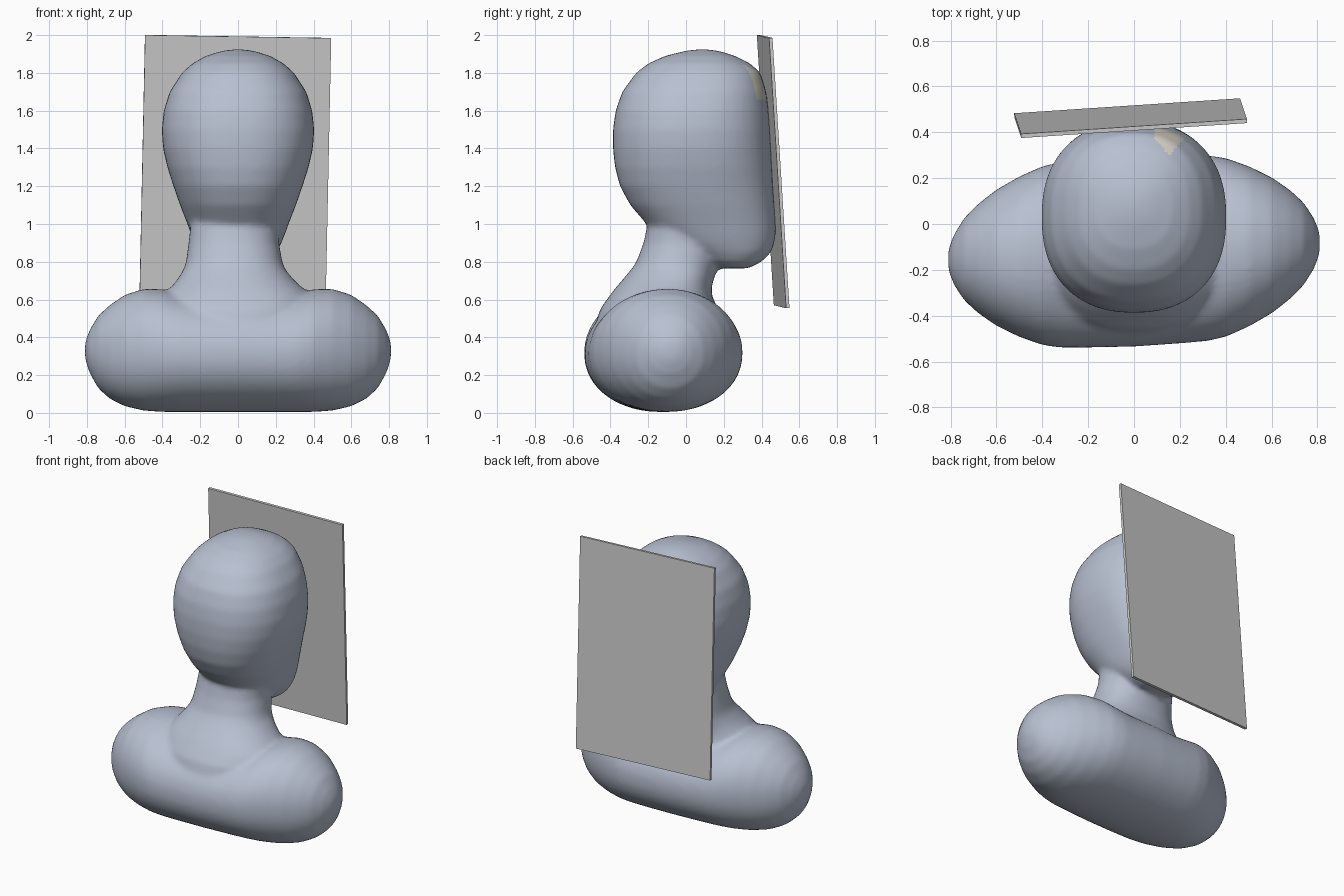
import bpy, bmesh, math
from mathutils import Matrix, Vector

cube = bpy.data.objects.get("Cube")
if cube:
    bpy.data.objects.remove(cube, do_unlink=True)


def material(name, rgb):
    m = bpy.data.materials.new(name)
    m.use_nodes = True
    m.diffuse_color = (*rgb, 1)
    m.node_tree.nodes["Principled BSDF"].inputs["Base Color"].default_value = (*rgb, 1)
    return m


blue_grey = material("blue grey clay", (0.48, 0.53, 0.64))
beige = material("beige paint", (0.72, 0.68, 0.60))
grey = material("panel grey", (0.6, 0.6, 0.6))


def make_object(name, bm):
    bmesh.ops.recalc_face_normals(bm, faces=bm.faces)
    mesh = bpy.data.meshes.new(name)
    bm.to_mesh(mesh)
    bm.free()
    obj = bpy.data.objects.new(name, mesh)
    bpy.context.collection.objects.link(obj)
    return obj


def loft(bm, rows, place, power, sides=48):
    """Skin superellipse rings; each row is (position, a0, a1, b0, b1)."""
    rings = []
    for pos, a0, a1, b0, b1 in rows:
        ring = []
        for i in range(sides):
            t = 2 * math.pi * i / sides
            c, s = math.cos(t), math.sin(t)
            a = (a0 + a1) / 2 + (a1 - a0) / 2 * math.copysign(abs(c) ** (2 / power), c)
            b = (b0 + b1) / 2 + (b1 - b0) / 2 * math.copysign(abs(s) ** (2 / power), s)
            ring.append(bm.verts.new(place(pos, a, b)))
        rings.append(ring)
    for lo, hi in zip(rings, rings[1:]):
        for i in range(sides):
            j = (i + 1) % sides
            bm.faces.new((lo[i], lo[j], hi[j], hi[i]))
    bm.faces.new(rings[0])
    bm.faces.new(rings[-1])


def upright(z, x, y):
    return (x, y, z)


def sideways(x, y, z):
    return (x, y + 0.045 * x, z)


bm = bmesh.new()

# Head: height, half width, front y, back y
head = [(0.765, 0.11, 0.17, 0.33), (0.80, 0.17, 0.09, 0.40), (0.85, 0.205, 0.0, 0.45),
        (0.90, 0.23, -0.1, 0.468), (0.95, 0.25, -0.16, 0.475), (1.0, 0.268, -0.21, 0.475),
        (1.1, 0.307, -0.295, 0.468), (1.2, 0.342, -0.35, 0.46), (1.3, 0.374, -0.376, 0.455),
        (1.4, 0.397, -0.387, 0.45), (1.5, 0.404, -0.387, 0.445), (1.6, 0.393, -0.373, 0.437),
        (1.7, 0.362, -0.338, 0.425), (1.8, 0.297, -0.265, 0.395), (1.85, 0.242, -0.2, 0.34),
        (1.89, 0.17, -0.11, 0.26), (1.915, 0.09, -0.01, 0.18), (1.924, 0.03, 0.05, 0.12)]
loft(bm, [(z, -w, w, y0, y1) for z, w, y0, y1 in head], upright, 2.3)

# Neck flaring into the chest
neck = [(0.40, -0.40, 0.40, -0.50, 0.22), (0.55, -0.41, 0.41, -0.455, 0.17),
        (0.62, -0.39, 0.39, -0.405, 0.138), (0.66, -0.36, 0.345, -0.375, 0.135),
        (0.70, -0.325, 0.30, -0.34, 0.145), (0.76, -0.288, 0.25, -0.29, 0.165),
        (0.80, -0.275, 0.235, -0.262, 0.18), (0.90, -0.262, 0.217, -0.225, 0.2),
        (1.0, -0.25, 0.22, -0.203, 0.2), (1.1, -0.22, 0.2, -0.18, 0.2)]
loft(bm, neck, upright, 2.2)

# Shoulders: distance from the middle, half depth, bottom, top
arm = [(0.0, 0.415, 0.005, 0.62), (0.2, 0.41, 0.005, 0.62), (0.32, 0.405, 0.005, 0.635),
       (0.4, 0.39, 0.005, 0.655), (0.5, 0.35, 0.012, 0.657), (0.6, 0.297, 0.035, 0.625),
       (0.68, 0.238, 0.075, 0.57), (0.74, 0.18, 0.13, 0.515), (0.785, 0.11, 0.21, 0.44),
       (0.81, 0.045, 0.285, 0.375)]
half = [(x, -0.12 - r, -0.12 + r, z0, z1) for x, r, z0, z1 in arm]
loft(bm, [(-x, *rest) for x, *rest in half[:0:-1]] + half, sideways, 2.1)

# Fuse and soften the bust
bust = make_object("bust", bm)
remesh = bust.modifiers.new("fuse", 'REMESH')
remesh.mode = 'VOXEL'
remesh.voxel_size = 0.014
soften = bust.modifiers.new("soften", 'SMOOTH')
soften.factor = 0.5
soften.iterations = 14
bpy.ops.object.select_all(action='DESELECT')
bust.select_set(True)
bpy.context.view_layer.objects.active = bust
bpy.ops.object.convert(target='MESH')
bpy.ops.object.shade_smooth()

# Small painted patch high on the head, widening towards the panel
bust.data.materials.clear()
bust.data.materials.append(blue_grey)
bust.data.materials.append(beige)
for face in bust.data.polygons:
    x, y, z = face.center
    reach = min(0.065, 0.9 * (y - 0.3))
    face.material_index = int(z > 1.66 and abs(x - 0.155) < reach)

# Thin leaning panel behind the head
across = Vector((0.985, 0.065, -0.016))
down = Vector((-0.03, 0.09, -1.43))
depth = down.cross(across).normalized() * 0.018
if depth.y < 0:
    depth.negate()
centre = Vector((-0.014, 0.4525, 1.277)) + depth / 2
frame = Matrix((across, depth, down)).transposed().to_4x4()
bm = bmesh.new()
bmesh.ops.create_cube(bm, size=1, matrix=Matrix.Translation(centre) @ frame)
panel = make_object("back_panel", bm)
panel.data.materials.append(grey)
